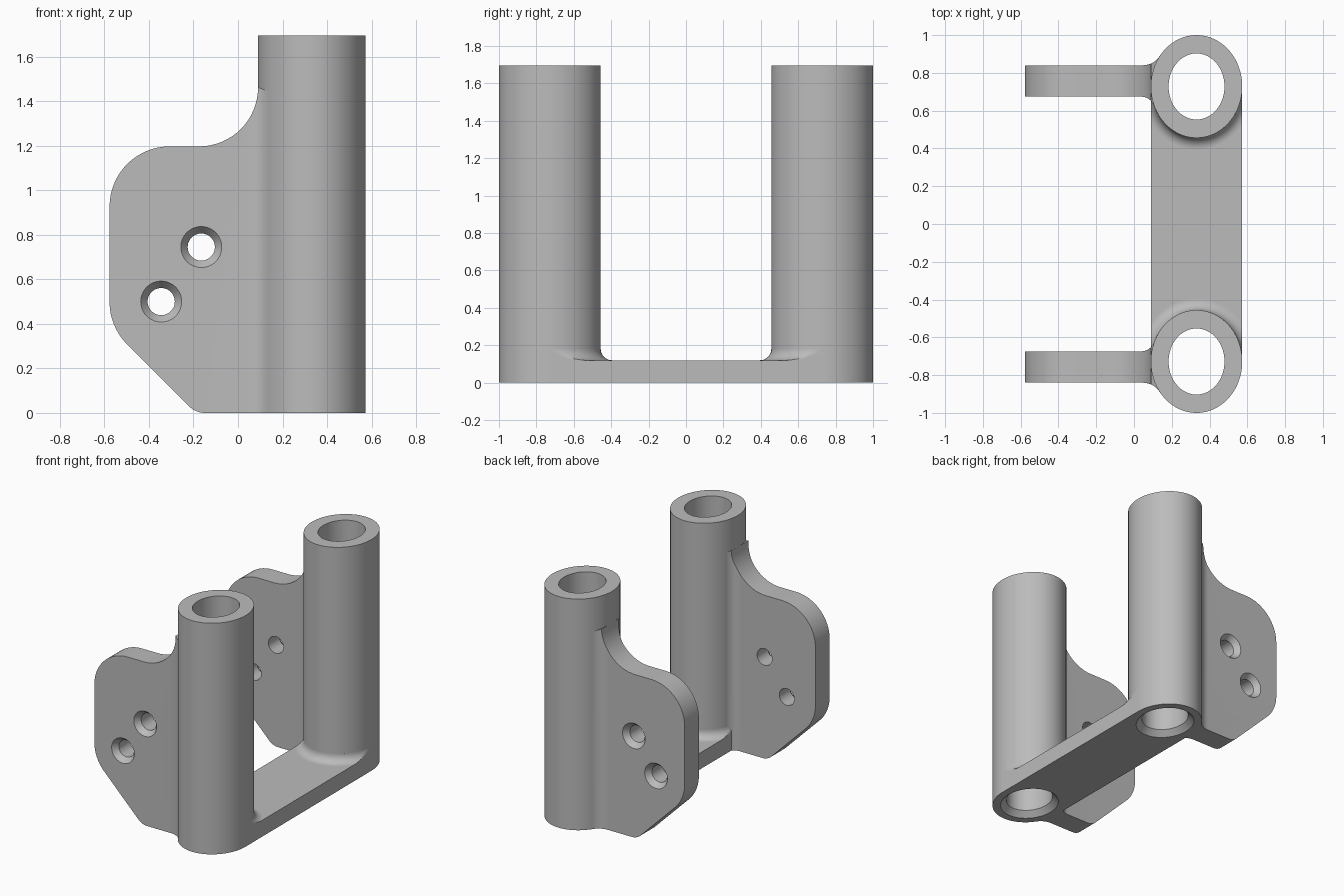
import bpy, bmesh
from math import pi, sin, cos, tan, asin, radians
from mathutils import Vector

cube = bpy.data.objects.get("Cube")
if cube:
    bpy.data.objects.remove(cube)

grey = bpy.data.materials.new("plain_grey")
grey.use_nodes = True
COLOUR = (0.5, 0.5, 0.5, 1)
grey.diffuse_color = COLOUR
grey.node_tree.nodes["Principled BSDF"].inputs["Base Color"].default_value = COLOUR

# Shared sizes: tube centre, outer and bore radii, bar thickness
CX, CY, RX, RY = 0.331, 0.728, 0.242, 0.272
BORE_X, BORE_Y, CHAMFER = 0.148, 0.175, 0.04
HEIGHT, BAR = 1.695, 0.12
SEG = 96


def ellipse(rx, ry, start=0.0, end=2 * pi, n=SEG, closed=True):
    """Points on an ellipse around the tube axis."""
    steps = n if closed else n - 1
    return [(CX + rx * cos(start + (end - start) * i / steps),
             CY + ry * sin(start + (end - start) * i / steps)) for i in range(n)]


def loft(name, rings, cap=True):
    """Skin a list of equal rings; without caps the last ring joins the first."""
    bm = bmesh.new()
    loops = [[bm.verts.new(p) for p in ring] for ring in rings]
    pairs = list(zip(loops, loops[1:]))
    if cap:
        bm.faces.new(loops[0])
        bm.faces.new(loops[-1])
    else:
        pairs.append((loops[-1], loops[0]))
    for a, b in pairs:
        for i in range(len(a)):
            j = (i + 1) % len(a)
            bm.faces.new((a[i], a[j], b[j], b[i]))
    bmesh.ops.recalc_face_normals(bm, faces=bm.faces)
    mesh = bpy.data.meshes.new(name)
    bm.to_mesh(mesh)
    bm.free()
    mesh.materials.append(grey)
    obj = bpy.data.objects.new(name, mesh)
    bpy.context.collection.objects.link(obj)
    return obj


def at_z(points, z):
    return [(x, y, z) for x, y in points]


def at_y(points, y):
    return [(x, y, z) for x, z in points]


def rounded(corners, n=16):
    """Polygon from (x, z, radius) corners with rounded corners."""
    out = []
    for i, (x, z, r) in enumerate(corners):
        p = Vector((x, z, 0))
        if r == 0:
            out.append((x, z))
            continue
        a, b = [(Vector((*corners[k % len(corners)][:2], 0)) - p).normalized()
                for k in (i - 1, i + 1)]
        half = a.angle(b) / 2
        centre = p + (a + b).normalized() * r / sin(half)
        da = (p + a * r / tan(half) - centre).normalized()
        db = (p + b * r / tan(half) - centre).normalized()
        for k in range(n + 1):
            q = centre + da.slerp(db, k / n) * r
            out.append((q.x, q.y))
    return out


def bend(a, c, b, n=10):
    """Quadratic curve from a to b pulled towards c."""
    return [tuple((1 - t) ** 2 * p + 2 * t * (1 - t) * q + t * t * s
                  for p, q, s in zip(a, c, b))
            for t in [i / n for i in range(n + 1)]]


def boolean(obj, cutter, operation):
    mod = obj.modifiers.new(operation.lower(), 'BOOLEAN')
    mod.operation, mod.object, mod.solver = operation, cutter, 'EXACT'
    cutter.hide_render = True


def finish(obj, mirror=True):
    """Mirror front to back, apply modifiers and smooth the curved faces."""
    if mirror:
        mod = obj.modifiers.new("mirror", 'MIRROR')
        mod.use_axis = (False, True, False)
        mod.use_mirror_merge = False
    bpy.context.view_layer.update()
    deps = bpy.context.evaluated_depsgraph_get()
    mesh = bpy.data.meshes.new_from_object(obj.evaluated_get(deps))
    obj.modifiers.clear()
    obj.data = mesh
    bpy.ops.object.select_all(action='DESELECT')
    obj.select_set(True)
    bpy.context.view_layer.objects.active = obj
    bpy.ops.object.shade_smooth_by_angle(angle=radians(30))


# Upright tubes, bored through with a chamfer at the bottom
outer, bore = ellipse(RX, RY), ellipse(BORE_X, BORE_Y)
mouth = ellipse(BORE_X + CHAMFER, BORE_Y + CHAMFER)
finish(loft("upright_tubes", [at_z(outer, 0), at_z(outer, HEIGHT), at_z(bore, HEIGHT),
                              at_z(bore, CHAMFER), at_z(mouth, 0)], cap=False))

# Base bar between the tubes, its ends hugging the tube walls
end = ellipse(RX * 0.98, RY * 0.98, pi, 2 * pi, 49, closed=False)
bar_outline = [(CX - RX, CY)] + end + [(CX + RX, CY)]
bar_outline += [(x, -y) for x, y in reversed(bar_outline)]
finish(loft("base_bar", [at_z(bar_outline, 0), at_z(bar_outline, BAR)]), mirror=False)

# Fillets where the tubes meet the bar, trimmed to the bar width
FILLET = 0.06
inner = ellipse(RX * 0.97, RY * 0.97, 2 * pi, pi, 65, closed=False)
rings = []
for i in range(11):
    a = pi / 2 * i / 10
    grow = FILLET * (1 - sin(a))
    arc = ellipse(RX + grow, RY + grow, pi, 2 * pi, 65, closed=False)
    arc = [(min(max(x, CX - RX), CX + RX), y) for x, y in arc]
    rings.append(at_z(arc + inner, BAR + FILLET * (1 - cos(a))))
finish(loft("bar_fillets", rings))

# Mounting plates: footprint flaring into the tube, trimmed by the side profile
OUT_Y, IN_Y = 0.84, 0.675
t_out, t_in = pi - asin(0.607), pi + asin(0.423)
seat = ellipse(RX * 0.985, RY * 0.985, t_out, t_in, 16, closed=False)
on_out, on_in = [(CX + RX * cos(t), CY + RY * sin(t)) for t in (t_out, t_in)]
footprint = ([(-0.8, OUT_Y)] + bend((0.04, OUT_Y), (0.105, OUT_Y), on_out) + seat
             + bend(on_in, (0.092, IN_Y), (0.03, IN_Y)) + [(-0.8, IN_Y)])
plate = loft("mounting_plates", [at_z(footprint, -0.1), at_z(footprint, 1.6)])

profile = rounded([(0.25, 0, 0), (-0.19, 0, 0.1), (-0.577, 0.387, 0.27),
                   (-0.577, 1.197, 0.27), (0.09, 1.197, 0.265),
                   (0.09, 1.463, 0), (0.25, 1.40, 0)])
cutters = [loft("profile_cutter", [at_y(profile, 0.4), at_y(profile, 1.1)])]
boolean(plate, cutters[0], 'INTERSECT')

# Countersunk screw holes, wide on the outer face
for hx, hz in ((-0.165, 0.745), (-0.345, 0.5)):
    rings = []
    for y, r in ((0.5, 0.061), (0.8, 0.061), (OUT_Y, 0.092), (0.9, 0.139)):
        rings.append([(hx + r * cos(2 * pi * k / 48), y, hz + r * sin(2 * pi * k / 48))
                      for k in range(48)])
    cutters.append(loft("hole_cutter", rings))
    boolean(plate, cutters[-1], 'DIFFERENCE')
finish(plate)
for cutter in cutters:
    bpy.data.objects.remove(cutter)
